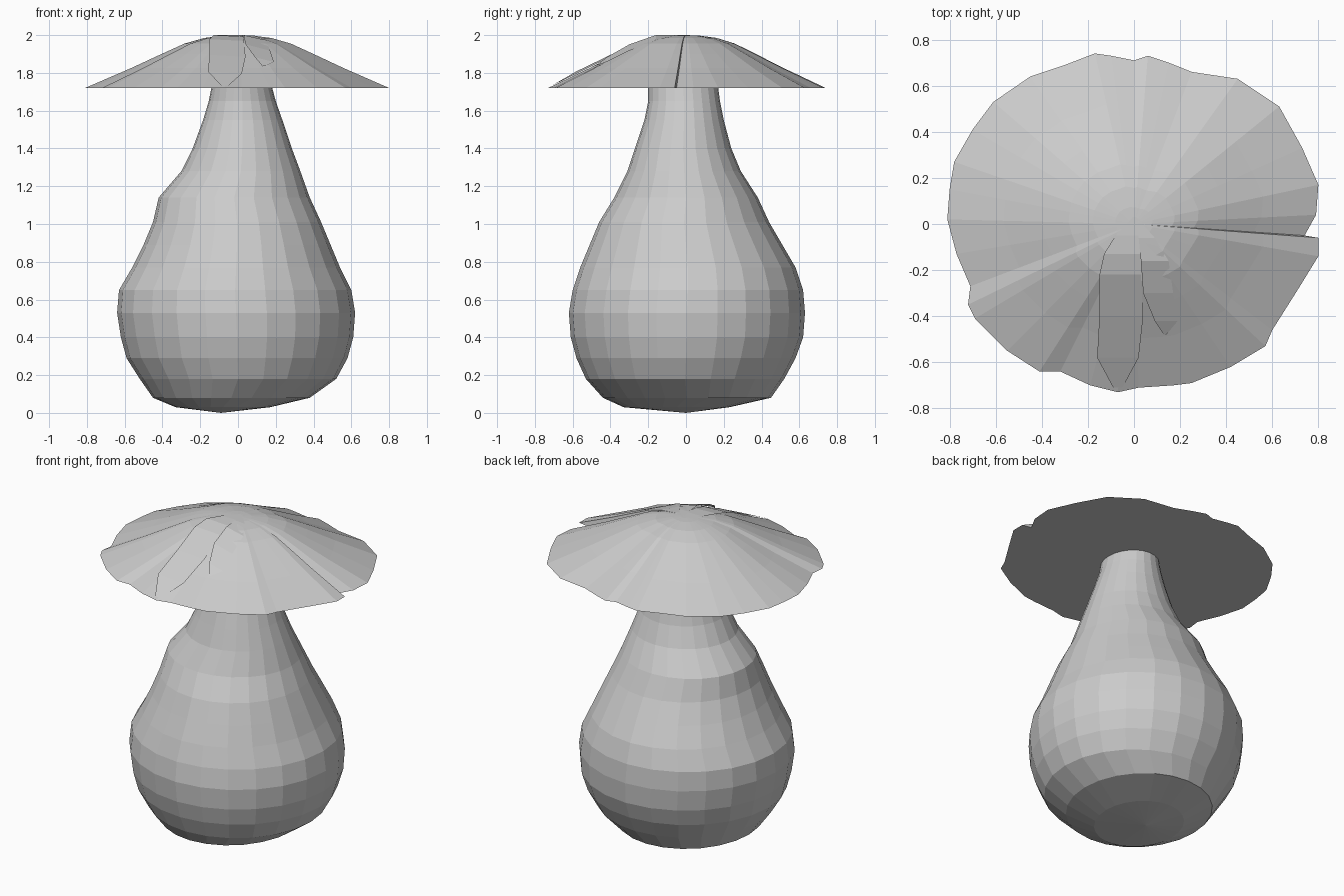
import bpy, math

grey = bpy.data.materials.new("plain_grey")
grey.diffuse_color = (0.6, 0.6, 0.6, 1)


def make_object(name, verts, faces):
    mesh = bpy.data.meshes.new(name)
    mesh.from_pydata(verts, [], faces)
    mesh.materials.append(grey)
    mesh.update()
    obj = bpy.data.objects.new(name, mesh)
    bpy.context.collection.objects.link(obj)
    return obj


def bridge(rings, n):
    return [(r * n + i, r * n + (i + 1) % n, (r + 1) * n + (i + 1) % n, (r + 1) * n + i)
            for r in range(rings - 1) for i in range(n)]


# Stem: 24-sided lopsided bulb; each row is z, left x, right x, front y, back y
stem_rows = [
    (0.03, -0.33, 0.17, -0.33, 0.23), (0.08, -0.45, 0.38, -0.44, 0.45),
    (0.18, -0.52, 0.52, -0.53, 0.52), (0.29, -0.59, 0.58, -0.58, 0.58),
    (0.40, -0.62, 0.61, -0.61, 0.62), (0.53, -0.64, 0.62, -0.62, 0.63),
    (0.65, -0.63, 0.60, -0.60, 0.62), (0.77, -0.56, 0.54, -0.56, 0.58),
    (0.89, -0.50, 0.49, -0.51, 0.51), (1.01, -0.45, 0.44, -0.46, 0.44),
    (1.14, -0.42, 0.38, -0.38, 0.38), (1.28, -0.30, 0.33, -0.31, 0.29),
    (1.40, -0.24, 0.285, -0.27, 0.24), (1.55, -0.185, 0.235, -0.22, 0.20),
    (1.65, -0.155, 0.20, -0.20, 0.18), (1.725, -0.14, 0.18, -0.20, 0.17),
]
N = 24
verts = []
for z, x0, x1, y0, y1 in stem_rows:
    for i in range(N):
        a = 2 * math.pi * i / N
        verts.append(((x0 + x1) / 2 + (x1 - x0) / 2 * math.cos(a),
                      (y0 + y1) / 2 + (y1 - y0) / 2 * math.sin(a), z))
faces = bridge(len(stem_rows), N)
verts.append((-0.09, 0.0, 0.0))
faces += [((i + 1) % N, i, len(verts) - 1) for i in range(N)]
make_object("stem", verts, faces)

# Cap: ragged rim outline scaled through a dome profile, with a flat underside
rim = [(0.06, 0.73), (0, 0.71), (-0.10, 0.73), (-0.17, 0.74), (-0.30, 0.69),
       (-0.45, 0.64), (-0.61, 0.53), (-0.70, 0.41), (-0.78, 0.27), (-0.80, 0.15),
       (-0.81, 0.02), (-0.77, -0.13), (-0.71, -0.27), (-0.72, -0.35), (-0.69, -0.41),
       (-0.55, -0.55), (-0.41, -0.64), (-0.32, -0.64), (-0.19, -0.70), (-0.07, -0.73),
       (0.02, -0.71), (0.17, -0.70), (0.25, -0.69), (0.42, -0.62), (0.57, -0.53),
       (0.60, -0.46), (0.72, -0.27), (0.80, -0.14), (0.80, -0.06), (0.74, -0.05),
       (0.79, 0.04), (0.80, 0.17), (0.73, 0.33), (0.63, 0.51), (0.45, 0.63),
       (0.25, 0.66), (0.15, 0.70)]
dome = [(1.0, 1.72), (0.7, 1.825), (0.5, 1.90), (0.35, 1.955), (0.22, 1.985), (0.1, 1.997)]
M = len(rim)
verts = [(x * f, y * f, z) for f, z in dome for x, y in rim]
faces = bridge(len(dome), M)
verts += [(0, 0, 2.0), (0, 0, 1.72)]
top, base = len(verts) - 2, len(verts) - 1
last = (len(dome) - 1) * M
for i in range(M):
    j = (i + 1) % M
    faces += [(last + i, last + j, top), (j, i, base)]
make_object("cap", verts, faces)


def cap_height(x, y):
    f = min(1.0, math.hypot(x / 0.8, y / 0.73))
    pts = dome + [(0.0, 2.0)]
    for (f1, z1), (f0, z0) in zip(pts, pts[1:]):
        if f >= f0:
            return z0 + (z1 - z0) * (f - f0) / (f1 - f0)
    return 2.0


# Front folds: two thin flaps lying on the cap, tilted to the right
def make_fold(name, rows):
    v = []
    for y, xl, xr in rows:
        lift = min(0.025, 0.15 * (xr - xl))
        v += [(xl, y, min(2.0, cap_height(xl, y) + lift)),
              (xr, y, min(2.0, cap_height(xr, y) + 0.004))]
    f = [(2 * i, 2 * i + 2, 2 * i + 3, 2 * i + 1) for i in range(len(rows) - 1)]
    make_object(name, v, f)


make_fold("left_fold", [(0.03, -0.005, 0.005), (-0.05, -0.08, 0.02), (-0.13, -0.13, 0.03),
                        (-0.22, -0.15, 0.03), (-0.40, -0.15, 0.04), (-0.58, -0.16, 0.02),
                        (-0.71, -0.09, -0.05)])
make_fold("right_fold", [(0.03, 0.005, 0.01), (-0.06, 0.02, 0.09), (-0.16, 0.03, 0.15),
                         (-0.30, 0.04, 0.17), (-0.42, 0.09, 0.19), (-0.48, 0.13, 0.14)])
